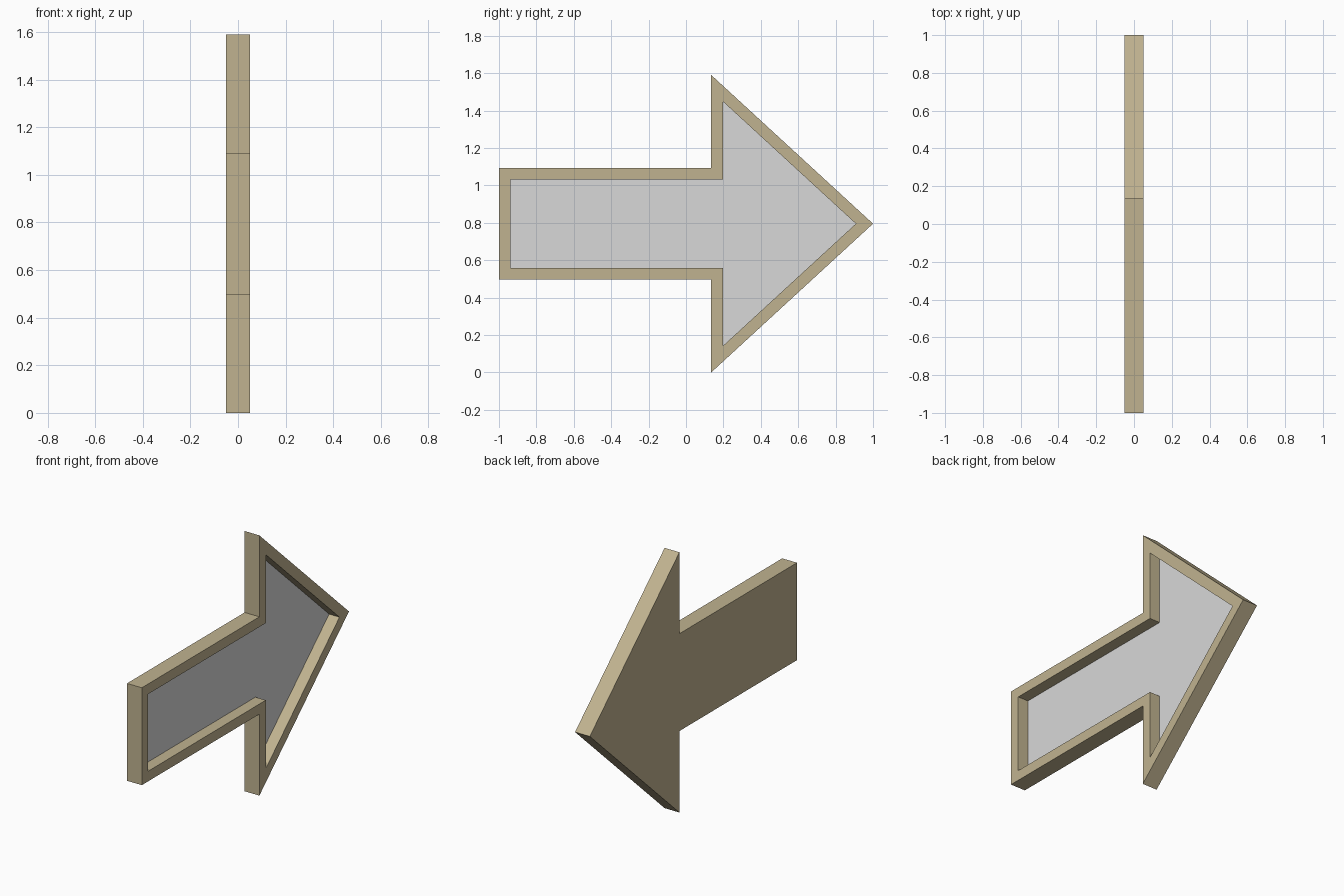
import bpy, bmesh
from mathutils import Vector

if "Cube" in bpy.data.objects:
    bpy.data.objects.remove(bpy.data.objects["Cube"])

HALF = 0.05      # half thickness
BORDER = 0.062   # rim width
DEPTH = 0.07     # recess depth
MID = 0.795      # height of the arrow's axis


def material(name, rgb):
    m = bpy.data.materials.new(name)
    m.diffuse_color = (*rgb, 1)
    m.use_nodes = True
    m.node_tree.nodes["Principled BSDF"].inputs["Base Color"].default_value = m.diffuse_color
    return m


tan = material("tan", (0.53, 0.45, 0.28))
grey = material("light grey", (0.69, 0.69, 0.69))

# Arrow outline: lower half, mirrored about the axis
lower = [(-1, -0.2975), (0.135, -0.2975), (0.135, -MID)]
outline = lower + [(1, 0)] + [(y, -z) for y, z in reversed(lower)]

# Solid arrow plate
bm = bmesh.new()
back = bm.faces.new([bm.verts.new((-HALF, y, MID + z)) for y, z in outline])
ext = bmesh.ops.extrude_face_region(bm, geom=[back], use_keep_orig=True)
moved = [g for g in ext["geom"] if isinstance(g, bmesh.types.BMVert)]
bmesh.ops.translate(bm, vec=(2 * HALF, 0, 0), verts=moved)
bmesh.ops.recalc_face_normals(bm, faces=bm.faces[:])

# Rim and sunken grey panel on the +x side
panel = max(bm.faces, key=lambda f: f.normal.x)
bmesh.ops.inset_region(bm, faces=[panel], thickness=BORDER, use_even_offset=True)
ext = bmesh.ops.extrude_discrete_faces(bm, faces=[panel])
panel = ext["faces"][0]
bmesh.ops.translate(bm, vec=Vector((-DEPTH, 0, 0)), verts=panel.verts[:])
bmesh.ops.recalc_face_normals(bm, faces=bm.faces[:])
panel.material_index = 1

mesh = bpy.data.meshes.new("arrow_sign")
bm.to_mesh(mesh)
bm.free()
mesh.materials.append(tan)
mesh.materials.append(grey)
bpy.context.collection.objects.link(bpy.data.objects.new("arrow_sign", mesh))
